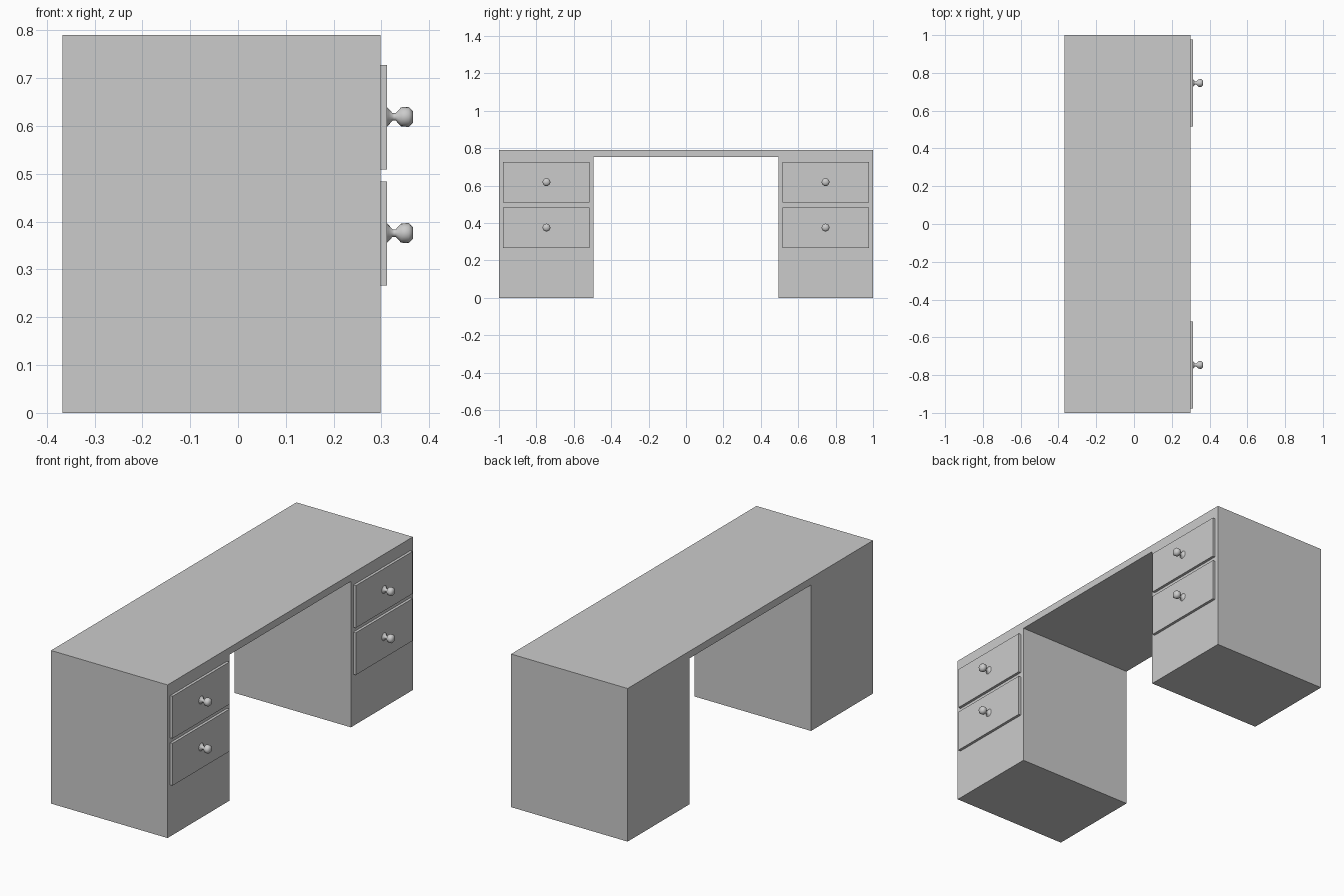
import bpy, bmesh
from math import pi, cos, sin

if "Cube" in bpy.data.objects:
    bpy.data.objects.remove(bpy.data.objects["Cube"])

BACK, FRONT, PANEL = -0.367, 0.298, 0.312


def make_object(name, bm):
    bmesh.ops.recalc_face_normals(bm, faces=bm.faces)
    mesh = bpy.data.meshes.new(name)
    bm.to_mesh(mesh)
    bm.free()
    obj = bpy.data.objects.new(name, mesh)
    bpy.context.collection.objects.link(obj)
    return obj


def extrude_profile(name, points, x0, x1):
    """Extrude a (y, z) outline along x."""
    bm = bmesh.new()
    face = bm.faces.new([bm.verts.new((x0, y, z)) for y, z in points])
    ext = bmesh.ops.extrude_face_region(bm, geom=[face])
    verts = [v for v in ext["geom"] if isinstance(v, bmesh.types.BMVert)]
    bmesh.ops.translate(bm, verts=verts, vec=(x1 - x0, 0, 0))
    return make_object(name, bm)


def turn_knob(name, y, z, profile, sides=16):
    """Lathe an (x, radius) profile around an axis along x."""
    bm = bmesh.new()
    rings = [[bm.verts.new((PANEL + x, y + r * cos(2 * pi * i / sides), z + r * sin(2 * pi * i / sides)))
              for i in range(sides)] for x, r in profile]
    for a, b in zip(rings, rings[1:]):
        for i in range(sides):
            j = (i + 1) % sides
            bm.faces.new((a[i], a[j], b[j], b[i]))
    bm.faces.new(rings[0])
    bm.faces.new(rings[-1])
    obj = make_object(name, bm)
    bpy.ops.object.select_all(action='DESELECT')
    bpy.context.view_layer.objects.active = obj
    obj.select_set(True)
    bpy.ops.object.shade_smooth_by_angle(angle=pi / 3)
    return obj


# Desk body: top and two pedestals in one outline
extrude_profile("desk_body", [(-1, 0), (-0.495, 0), (-0.495, 0.753), (0.495, 0.753),
                              (0.495, 0), (1, 0), (1, 0.79), (-1, 0.79)], BACK, FRONT)

# Drawer fronts with turned knobs, mirrored across y
KNOB = [(0, 0.02), (0.003, 0.017), (0.011, 0.008), (0.018, 0.008),
        (0.029, 0.02), (0.045, 0.021), (0.054, 0.012)]
for side, label in ((-1, "left"), (1, "right")):
    for z0, z1, level in ((0.509, 0.727, "upper"), (0.266, 0.484, "lower")):
        ya, yb = side * 0.515, side * 0.978
        extrude_profile(f"{label}_{level}_drawer_front",
                        [(ya, z0), (yb, z0), (yb, z1), (ya, z1)], FRONT, PANEL)
        turn_knob(f"{label}_{level}_knob", side * 0.746, (z0 + z1) / 2 + 0.001, KNOB)
